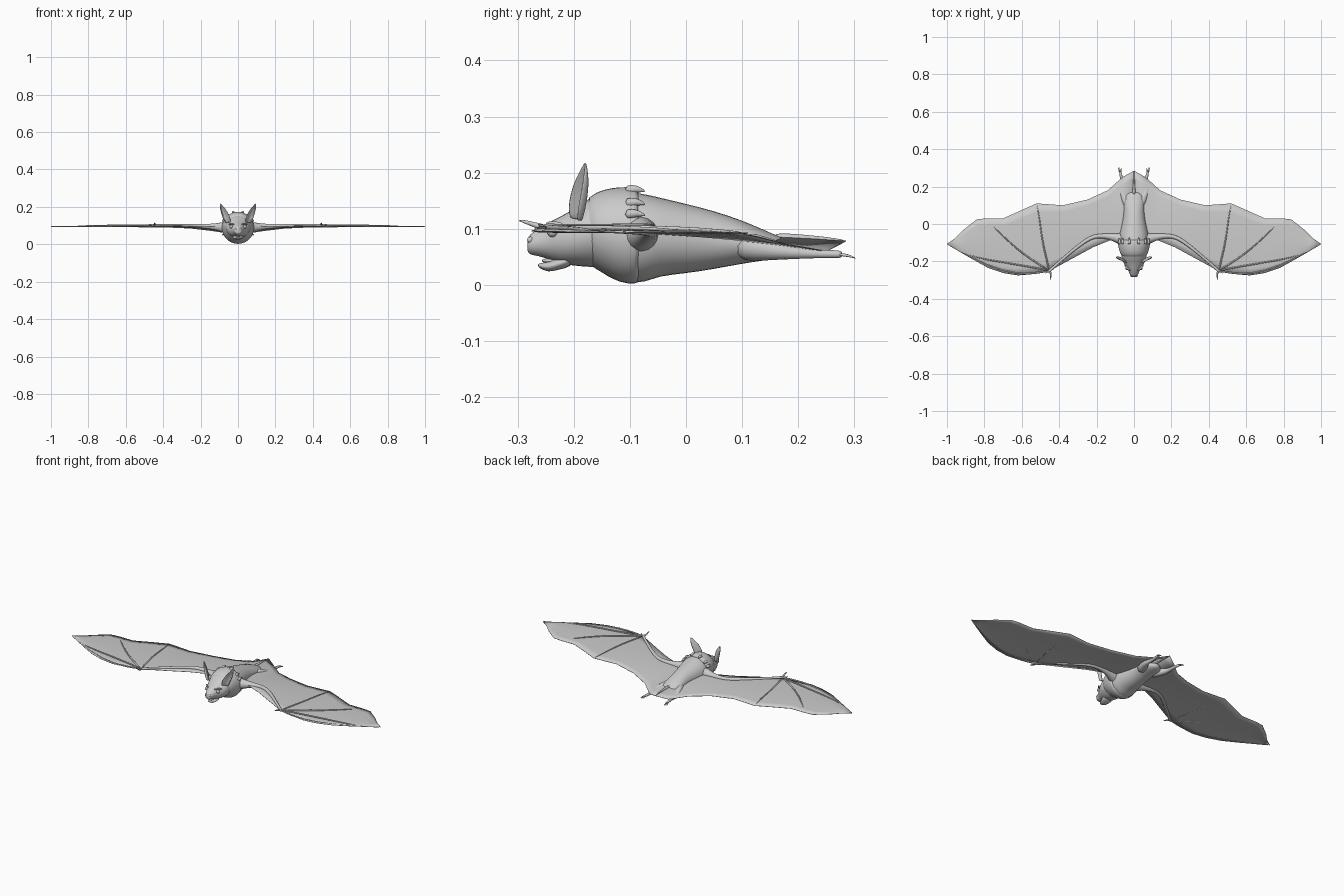
import bpy, bmesh, math
from mathutils import Vector

grey = bpy.data.materials.new("bat_grey")
grey.diffuse_color = (0.6, 0.6, 0.6, 1)


def finish(ob, subsurf=0):
    ob.data.materials.append(grey)
    if subsurf:
        mod = ob.modifiers.new("smooth", 'SUBSURF')
        mod.levels = mod.render_levels = subsurf
    for p in ob.data.polygons:
        p.use_smooth = True
    return ob


def from_bm(name, bm, subsurf=0):
    bmesh.ops.recalc_face_normals(bm, faces=bm.faces)
    me = bpy.data.meshes.new(name)
    bm.to_mesh(me)
    bm.free()
    ob = bpy.data.objects.new(name, me)
    bpy.context.collection.objects.link(ob)
    return finish(ob, subsurf)


def skin(name, rings, subsurf=1):
    """Closed surface through a list of vertex rings."""
    bm = bmesh.new()
    vs = [[bm.verts.new(p) for p in r] for r in rings]
    n = len(vs[0])
    for a, b in zip(vs, vs[1:]):
        for i in range(n):
            bm.faces.new((a[i], a[(i + 1) % n], b[(i + 1) % n], b[i]))
    bm.faces.new(vs[0])
    bm.faces.new(vs[-1])
    return from_bm(name, bm, subsurf)


def loft(name, sections, n=16, ragged=0):
    """Ellipse sections along y: (y, half width, bottom z, top z)."""
    rings = []
    for k, (y, w, lo, hi) in enumerate(sections):
        jag = ragged if k == len(sections) - 2 else 0
        rings.append([(w * math.cos(t), y + jag * (i % 2),
                       (lo + hi) / 2 + (hi - lo) / 2 * math.sin(t))
                      for i, t in enumerate(2 * math.pi * i / n for i in range(n))])
    return skin(name, rings)


def tube(name, pts, side=1, n=8):
    """Tapered limb through (x, y, z, radius) points."""
    ps = [Vector((p[0] * side, p[1], p[2])) for p in pts]
    rings = []
    for i, p in enumerate(ps):
        d = (ps[min(i + 1, len(ps) - 1)] - ps[max(i - 1, 0)]).normalized()
        u = d.cross(Vector((0, 0, 1))).normalized()
        v = u.cross(d)
        rings.append([p + pts[i][3] * (u * math.cos(t) + v * math.sin(t))
                      for t in (2 * math.pi * k / n for k in range(n))])
    return skin(name, rings)


def ball(name, loc, scale):
    bpy.ops.mesh.primitive_uv_sphere_add(segments=16, ring_count=10, radius=1, location=loc)
    ob = bpy.context.object
    ob.name, ob.scale = name, scale
    return finish(ob)


# torso
loft("torso", [(-.17, .05, .035, .14), (-.14, .068, .012, .16), (-.11, .082, .0, .17),
               (-.07, .082, .003, .163), (-.05, .078, .014, .158), (0, .066, .019, .146),
               (.05, .056, .027, .133), (.10, .056, .037, .116), (.14, .056, .043, .098),
               (.17, .038, .047, .085), (.19, .012, .055, .075)])

# head with blunt snout
loft("head", [(-.283, .012, .060, .082), (-.279, .02, .053, .09), (-.262, .025, .051, .102),
              (-.245, .033, .045, .112), (-.225, .048, .037, .122), (-.20, .062, .033, .136),
              (-.17, .07, .030, .158), (-.14, .068, .03, .165), (-.11, .05, .04, .15)])

# lower jaw hanging open
loft("lower_jaw", [(-.264, .008, .032, .038), (-.258, .014, .028, .039), (-.245, .02, .022, .042),
                   (-.23, .028, .026, .048), (-.20, .035, .032, .06)], 12)
ball("tongue", (0, -.237, .043), (.012, .02, .005))

# fur collar with a ragged back edge
loft("fur_collar", [(-.185, .06, .04, .15), (-.16, .074, .028, .167), (-.13, .083, .008, .175),
                    (-.105, .088, .0, .176), (-.083, .087, .001, .174),
                    (-.09, .07, .02, .155)], 20, .008)

for s, tag in ((1, "right"), (-1, "left")):
    # fur tufts on the back of the neck
    for x, z in ((.025, .168), (.06, .145), (.077, .125)):
        tube("fur_tuft_" + tag, [(x, -.11, z, .012), (x, -.085, z + .004, .007),
                                 (x * 1.04, -.072, z - .002, .001)], s)

    # eyes, brow and nostril
    ball("eye_" + tag, (s * .037, -.238, .094), (.009, .009, .009))
    tube("brow_" + tag, [(.018, -.25, .108, .004), (.036, -.238, .109, .006),
                         (.052, -.218, .107, .004)], s)
    ball("nostril_" + tag, (s * .012, -.277, .08), (.007, .006, .006))

    # cupped pointed ear: centre line, half width and cup depth per row
    bm = bmesh.new()
    rows = []
    for cx, cy, cz, w in ((.052, -.195, .115, .018), (.059, -.193, .135, .025),
                          (.067, -.189, .158, .025), (.077, -.185, .18, .021),
                          (.087, -.182, .2, .012), (.094, -.18, .218, .001)):
        row = []
        for k in range(7):
            a = -1 + k / 3
            cup = w * .9 * (1 - a * a)
            row.append(bm.verts.new((s * (cx + a * w * .75 + cup * .3),
                                     cy + a * w * .35 + cup * .9 - w * .35, cz - a * w * .12)))
        rows.append(row)
    for a, b in zip(rows, rows[1:]):
        for k in range(6):
            bm.faces.new((a[k], a[k + 1], b[k + 1], b[k]))
    ear = from_bm("ear_" + tag, bm)
    mod = ear.modifiers.new("thickness", 'SOLIDIFY')
    mod.thickness, mod.offset = .004, 0
    mod = ear.modifiers.new("smooth", 'SUBSURF')
    mod.levels = mod.render_levels = 1

    # wing membrane: leading and trailing edge pairs from body to tip
    edges = [((0, -.05, .09), (0, .285, .078)), ((.075, -.08, .093), (.062, .25, .06)),
             ((.13, -.088, .096), (.14, .18, .072)), ((.22, -.125, .097), (.25, .13, .085)),
             ((.33, -.185, .098), (.38, .10, .091)), ((.45, -.25, .1), (.52, .11, .092)),
             ((.53, -.267, .098), (.61, .07, .093)), ((.62, -.275, .096), (.70, .03, .093)),
             ((.70, -.262, .095), (.79, .03, .093)), ((.78, -.235, .095), (.84, .025, .093)),
             ((.86, -.19, .094), (.91, -.03, .093)), ((.93, -.15, .094), (.955, -.075, .093)),
             ((.992, -.113, .093), (1, -.107, .093))]
    bm = bmesh.new()
    cols = []
    for a, b in edges:
        a, b = Vector(a), Vector(b)
        cols.append([])
        for k in range(9):
            p = a.lerp(b, k / 8)
            p.z += .004 * math.sin(math.pi * k / 8)
            p.x *= s
            cols[-1].append(bm.verts.new(p))
    for a, b in zip(cols, cols[1:]):
        for k in range(8):
            bm.faces.new((a[k], a[k + 1], b[k + 1], b[k]))
    wing = from_bm("wing_membrane_" + tag, bm)
    mod = wing.modifiers.new("thickness", 'SOLIDIFY')
    mod.thickness, mod.offset = .002, 0

    # arm from shoulder over elbow to wrist
    tube("arm_" + tag, [(.03, -.085, .088, .045), (.075, -.08, .09, .034), (.11, -.07, .093, .021),
                        (.16, -.064, .096, .014), (.21, -.064, .098, .012), (.26, -.088, .1, .011),
                        (.35, -.16, .101, .008), (.43, -.23, .102, .007),
                        (.452, -.252, .102, .009), (.462, -.258, .101, .004)], s)

    # hooked thumb
    tube("thumb_" + tag, [(.45, -.25, .102, .007), (.444, -.268, .106, .005),
                          (.446, -.284, .112, .004), (.445, -.299, .115, .001)], s)
    tube("thumb_spur_" + tag, [(.455, -.25, .1, .006), (.468, -.258, .106, .003),
                               (.476, -.264, .108, .001)], s)

    # long finger bones
    for path in (((.53, -.265, .099), (.62, -.27, .097), (.78, -.23, .096), (.97, -.122, .094)),
                 ((.56, -.228, .102), (.70, -.205, .101), (.82, -.185, .099), (.88, -.165, .096)),
                 ((.55, -.19, .102), (.63, -.13, .102), (.70, -.065, .1), (.755, -.01, .097)),
                 ((.475, -.16, .103), (.495, -.06, .102), (.505, .03, .099), (.52, .105, .093))):
        pts = [(.452, -.25, .102, .006)]
        pts += [(*p, r) for p, r in zip(path, (.005, .0045, .004, .002))]
        tube("finger_" + tag, pts, s, 6)

    # hind leg and toes
    tube("leg_" + tag, [(.03, .09, .07, .03), (.045, .13, .066, .026), (.064, .165, .061, .018),
                        (.068, .195, .057, .012), (.066, .23, .055, .008),
                        (.070, .265, .055, .008), (.073, .28, .054, .007)], s)
    for dx in (-.007, 0, .007):
        tube("toe_" + tag, [(.072 + dx * .5, .272, .054, .004), (.075 + dx, .289, .053, .003),
                            (.077 + dx, .303, .047, .001)], s, 6)

# tail running through the membrane
tube("tail", [(0, .15, .083, .012), (0, .2, .085, .006), (0, .25, .082, .004), (0, .286, .078, .002)])
